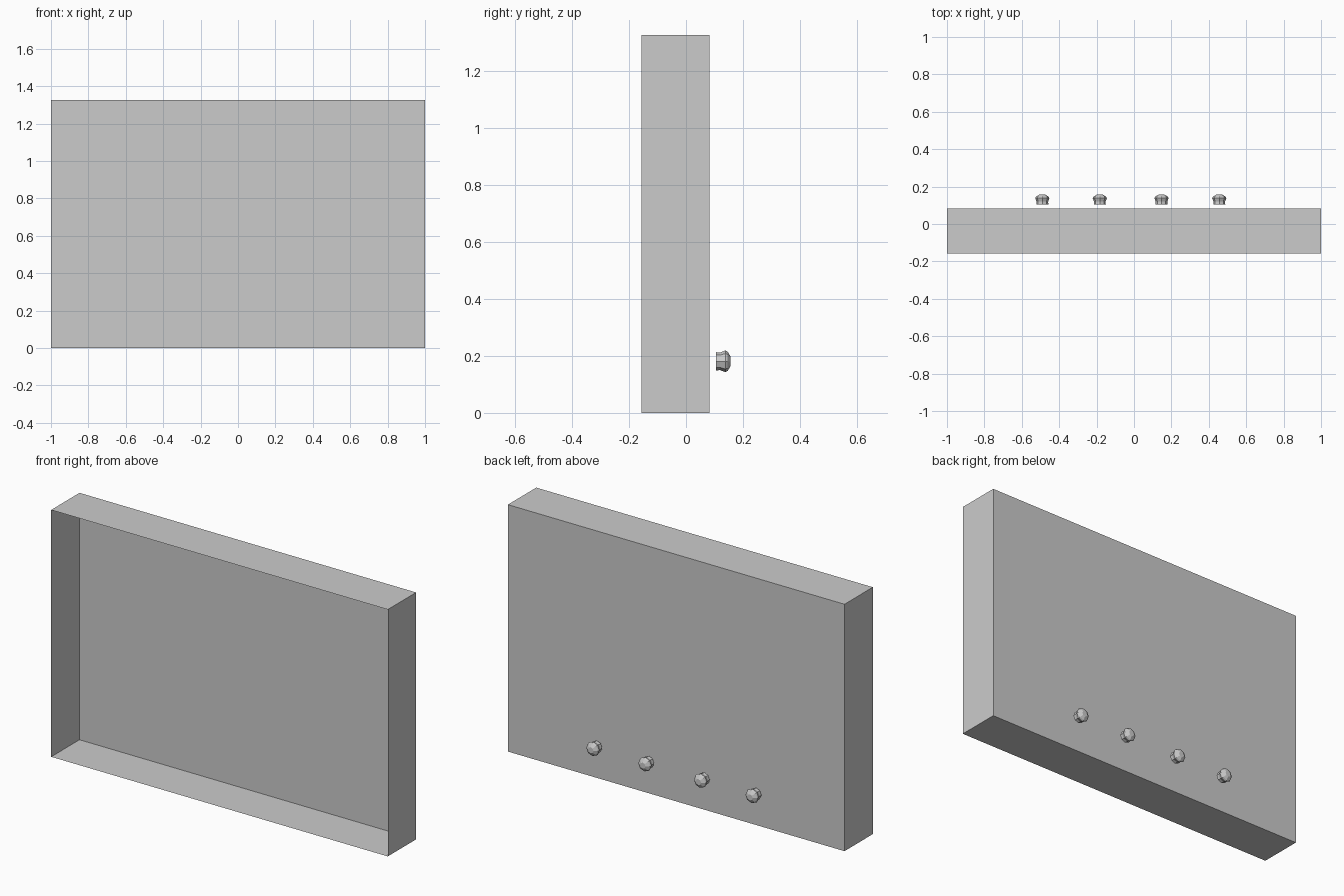
import bpy, bmesh, math

if "Cube" in bpy.data.objects:
    bpy.data.objects.remove(bpy.data.objects["Cube"])

def finish(name, bm):
    bmesh.ops.recalc_face_normals(bm, faces=bm.faces)
    me = bpy.data.meshes.new(name)
    bm.to_mesh(me)
    bm.free()
    ob = bpy.data.objects.new(name, me)
    bpy.context.collection.objects.link(ob)
    return ob

# Thin-walled shallow case, open at the front
X, Y0, Y1, H = 1.0, -0.157, 0.083, 1.326
bm = bmesh.new()
bmesh.ops.create_cube(bm, size=1)
for v in bm.verts:
    v.co.x *= 2 * X
    v.co.y = Y1 if v.co.y > 0 else Y0
    v.co.z = H if v.co.z > 0 else 0
bm.normal_update()
front = [f for f in bm.faces if f.normal.y < -0.9]
bmesh.ops.delete(bm, geom=front, context='FACES_ONLY')
finish("open_case", bm)

# Faceted knobs floating just behind the back panel: (radius, y) profile
PROFILE = [(0.032, 0.105), (0.031, 0.120), (0.038, 0.138), (0.034, 0.146), (0.016, 0.157)]
SIDES = 8

def knob(name, x, z=0.181):
    bm = bmesh.new()
    rings = []
    for r, y in PROFILE:
        rings.append([bm.verts.new((x + r * math.cos(a), y, z + r * math.sin(a)))
                      for a in (2 * math.pi * i / SIDES for i in range(SIDES))])
    for a, b in zip(rings, rings[1:]):
        for i in range(SIDES):
            j = (i + 1) % SIDES
            bm.faces.new((a[i], a[j], b[j], b[i]))
    bm.faces.new(rings[-1])
    bm.faces.new(rings[0][::-1])
    finish(name, bm)

for i, x in enumerate((-0.49, -0.183, 0.147, 0.456)):
    knob(f"knob_{i + 1}", x)
